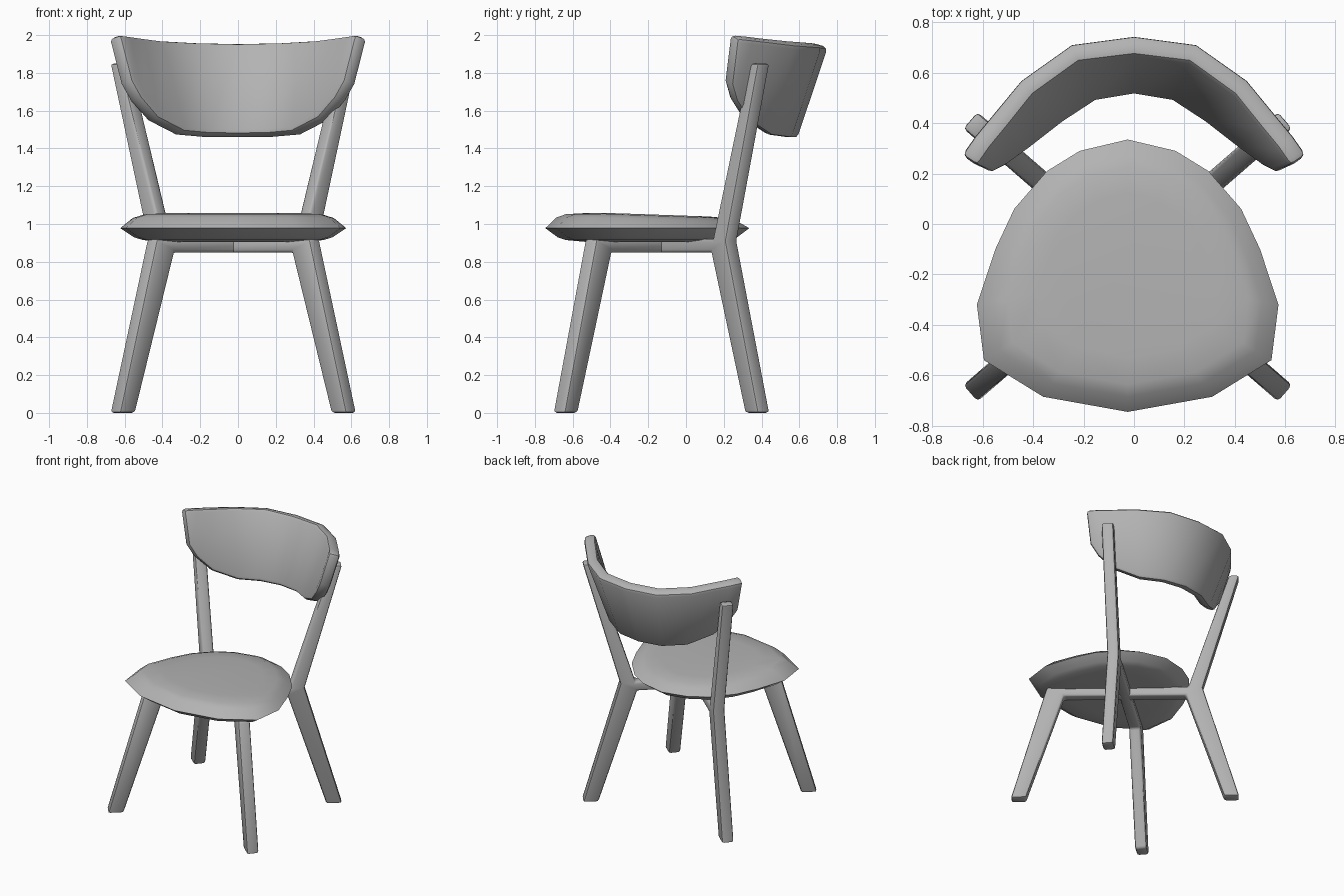
import bpy
import bmesh
import math
from mathutils import Vector

cube = bpy.data.objects.get("Cube")
if cube:
    bpy.data.objects.remove(cube, do_unlink=True)

GREY = (0.45, 0.45, 0.45, 1.0)
grey = bpy.data.materials.new("plain_grey")
grey.use_nodes = True
grey.diffuse_color = GREY
bsdf = next(n for n in grey.node_tree.nodes if n.type == 'BSDF_PRINCIPLED')
bsdf.inputs["Base Color"].default_value = GREY


def finish(name, bm, bevel=0.0, bevel_angle=50, smooth_angle=40):
    """Round the hard edges, then turn the bmesh into a shaded object."""
    bmesh.ops.recalc_face_normals(bm, faces=bm.faces)
    if bevel:
        hard = [e for e in bm.edges
                if e.calc_face_angle(0) > math.radians(bevel_angle)]
        bmesh.ops.bevel(bm, geom=hard, offset=bevel, segments=2, profile=0.5,
                        affect='EDGES', clamp_overlap=True)
    mesh = bpy.data.meshes.new(name)
    bm.to_mesh(mesh)
    bm.free()
    mesh.materials.append(grey)
    obj = bpy.data.objects.new(name, mesh)
    bpy.context.collection.objects.link(obj)
    bpy.ops.object.select_all(action='DESELECT')
    obj.select_set(True)
    bpy.context.view_layer.objects.active = obj
    bpy.ops.object.shade_smooth_by_angle(angle=math.radians(smooth_angle))
    return obj


def loft(bm, rings):
    """Join closed rings of equal length and cap both ends."""
    loops = [[bm.verts.new(p) for p in ring] for ring in rings]
    n = len(loops[0])
    for a, b in zip(loops, loops[1:]):
        for i in range(n):
            j = (i + 1) % n
            bm.faces.new((a[i], a[j], b[j], b[i]))
    bm.faces.new(loops[0][::-1])
    bm.faces.new(loops[-1])


# Leg frames: one flat profile (front leg, stretcher, back leg, back post)
# set on each diagonal; they cross under the seat
CENTRE = Vector((-0.025, -0.13, 0))
PROFILE = [(-0.83, 0), (-0.72, 0), (-0.445, 0.85), (0.445, 0.85), (0.72, 0),
           (0.83, 0), (0.565, 0.91), (0.83, 1.85), (0.755, 1.85),
           (0.46, 0.92), (-0.57, 0.92)]
for name, side in (("right_back_leg_frame", -1), ("left_back_leg_frame", 1)):
    along = Vector((0.755 * side, 0.655, 0))
    across = Vector((-along.y, along.x, 0)) * 0.043
    bm = bmesh.new()
    loft(bm, [[CENTRE + along * u + across * s + Vector((0, 0, z))
               for u, z in PROFILE] for s in (-1, 1)])
    finish(name, bm, bevel=0.016)

# Seat: rounded outline, pinched to a sharp rim, top falling towards the back
HALF_SEAT = [(0, 0.335), (0.19, 0.29), (0.32, 0.21), (0.45, 0.06),
             (0.525, -0.1), (0.598, -0.32), (0.57, -0.54), (0.335, -0.685),
             (0, -0.745)]
outline = HALF_SEAT + [(-x, y) for x, y in HALF_SEAT[-2:0:-1]]
LAYERS = [(0.6, 0.905), (0.8, 0.915), (0.88, 0.93), (1, 0.978),
          (0.89, 1.035), (0.8, 1.052), (0.6, 1.058)]
MID_Y = -0.2
rings = []
for scale, z in LAYERS:
    ring = []
    for x, y in outline:
        py = MID_Y + (y - MID_Y) * scale
        drop = 0.035 * max(0, py + 0.4) if z > 1 else 0
        ring.append((CENTRE.x + x * scale, py, z - drop))
    rings.append(ring)
bm = bmesh.new()
loft(bm, rings)
finish("seat", bm, smooth_angle=45)

# Backrest: curved leaning board, columns of (bottom, top) on the front face
COLUMNS = [((0, 0.51, 1.478), (0, 0.672, 1.96)),
           ((0.15, 0.485, 1.48), (0.22, 0.645, 1.965)),
           ((0.28, 0.40, 1.492), (0.40, 0.515, 1.975)),
           ((0.42, 0.29, 1.565), (0.50, 0.39, 1.988)),
           ((0.51, 0.225, 1.67), (0.57, 0.305, 1.998)),
           ((0.56, 0.20, 1.76), (0.622, 0.23, 2.005))]
columns = [[Vector((-p[0], p[1], p[2])) for p in c]
           for c in COLUMNS[:0:-1]] + [[Vector(p) for p in c] for c in COLUMNS]
THICKNESS = 0.082
rings = []
for i, (low, high) in enumerate(columns):
    before = columns[max(i - 1, 0)]
    after = columns[min(i + 1, len(columns) - 1)]
    sweep = (after[0] + after[1]) - (before[0] + before[1])
    normal = (high - low).cross(sweep).normalized()
    if normal.y < 0:
        normal = -normal
    push = normal * THICKNESS
    rings.append([low, high, high + push, low + push])
bm = bmesh.new()
loft(bm, rings)
finish("backrest", bm, bevel=0.024)
